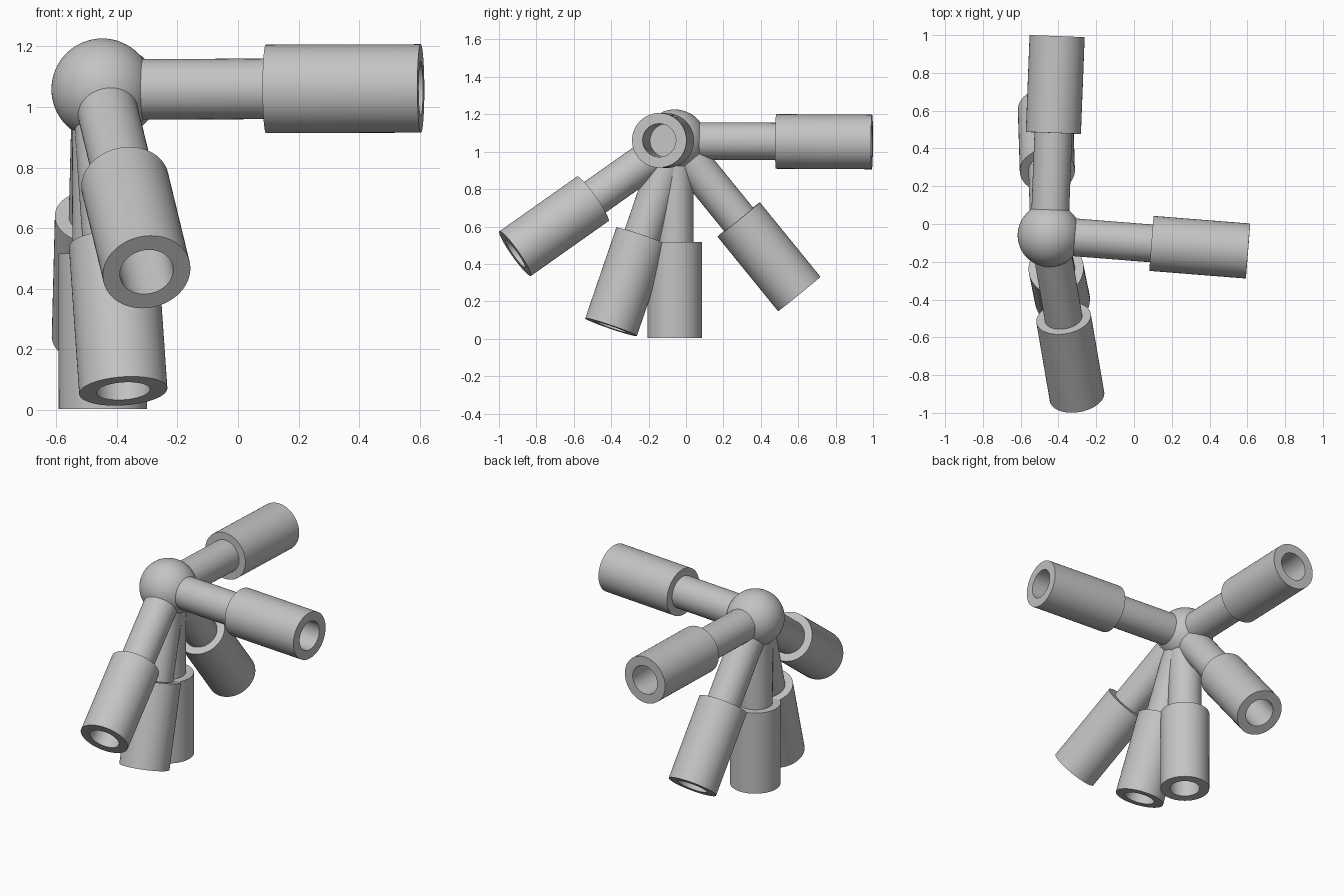
import bpy, bmesh, math
from mathutils import Vector

cube = bpy.data.objects.get("Cube")
if cube:
    bpy.data.objects.remove(cube, do_unlink=True)

HUB = Vector((-0.448, -0.06, 1.058))
HUB_RADIUS = 0.168
ROD, SLEEVE, BORE = 0.1, 0.146, 0.089   # radii
STEP, LENGTH = 0.542, 1.055             # distances from the hub centre
SIDES = 64

grey = bpy.data.materials.new("plain grey")
grey.use_nodes = True
colour = (0.55, 0.55, 0.55, 1)
grey.diffuse_color = colour
grey.node_tree.nodes["Principled BSDF"].inputs["Base Color"].default_value = colour


def add_object(name, bm):
    bmesh.ops.recalc_face_normals(bm, faces=bm.faces)
    mesh = bpy.data.meshes.new(name)
    bm.to_mesh(mesh)
    bm.free()
    mesh.materials.append(grey)
    obj = bpy.data.objects.new(name, mesh)
    bpy.context.collection.objects.link(obj)
    bpy.ops.object.select_all(action='DESELECT')
    obj.select_set(True)
    bpy.context.view_layer.objects.active = obj
    bpy.ops.object.shade_smooth_by_angle(angle=math.radians(35))
    return obj


def socket_arm(name, end):
    """Lathe a rod with a hollow sleeve and aim it from the hub at end."""
    profile = [(0, 0), (ROD, 0), (ROD, STEP), (SLEEVE, STEP), (SLEEVE, LENGTH),
               (BORE, LENGTH), (BORE, STEP + 0.01), (0, STEP + 0.01)]
    bm = bmesh.new()
    verts = [bm.verts.new((r, 0, z)) for r, z in profile]
    edges = [bm.edges.new(pair) for pair in zip(verts, verts[1:])]
    bmesh.ops.spin(bm, geom=verts + edges, axis=(0, 0, 1), cent=(0, 0, 0),
                   angle=math.tau, steps=SIDES)
    bmesh.ops.remove_doubles(bm, verts=bm.verts, dist=0.0001)
    arm = add_object(name, bm)
    arm.location = HUB
    arm.rotation_euler = (Vector(end) - HUB).to_track_quat('Z', 'Y').to_euler()


# Central ball
ball = bmesh.new()
bmesh.ops.create_uvsphere(ball, u_segments=SIDES, v_segments=SIDES // 2, radius=HUB_RADIUS)
add_object("hub_ball", ball).location = HUB

# Arms, given by the centre of each open end
socket_arm("left_arm", (0.602, -0.143, 1.061))
socket_arm("back_arm", (-0.407, 0.995, 1.052))
socket_arm("down_arm", (-0.446, -0.06, 0))
socket_arm("front_down_arm", (-0.379, -0.4, 0.064))
socket_arm("front_arm", (-0.302, -0.912, 0.456))
socket_arm("back_down_arm", (-0.469, 0.605, 0.24))
